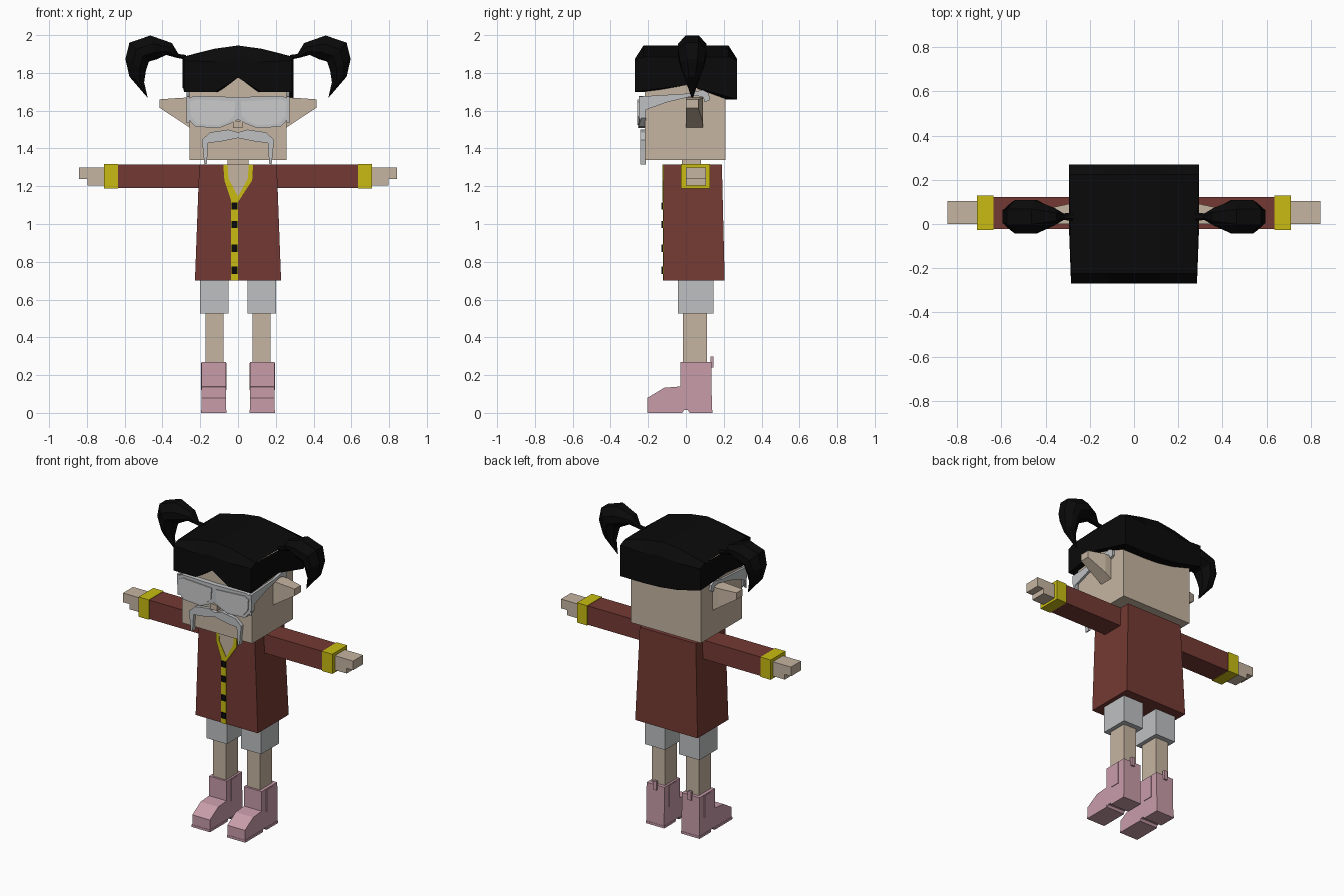
import bpy, bmesh
from mathutils import Vector

cube = bpy.data.objects.get("Cube")
if cube:
    bpy.data.objects.remove(cube, do_unlink=True)


def material(name, r, g, b):
    m = bpy.data.materials.new(name)
    m.use_nodes = True
    m.diffuse_color = (r, g, b, 1)
    m.node_tree.nodes["Principled BSDF"].inputs["Base Color"].default_value = (r, g, b, 1)
    return m


BLACK = material("black", .003, .003, .003)
SKIN = material("skin", .56, .46, .355)
RED = material("brick_red", .175, .042, .033)
YELLOW = material("yellow", .58, .5, .006)
GREY = material("light_grey", .52, .53, .54)
LENS = material("pale_lens", .6, .6, .6)
PINK = material("pink", .58, .335, .4)


def finish(name, bm, mat):
    bmesh.ops.recalc_face_normals(bm, faces=bm.faces)
    mesh = bpy.data.meshes.new(name)
    bm.to_mesh(mesh)
    bm.free()
    mesh.materials.append(mat)
    ob = bpy.data.objects.new(name, mesh)
    bpy.context.collection.objects.link(ob)
    return ob


def loft(name, rings, mat, caps=True):
    """Skin a row of equal point rings."""
    bm = bmesh.new()
    rows = [[bm.verts.new(p) for p in ring] for ring in rings]
    n = len(rows[0])
    for a, b in zip(rows, rows[1:]):
        for i in range(n):
            j = (i + 1) % n
            bm.faces.new((a[i], a[j], b[j], b[i]))
    if caps:
        bm.faces.new(rows[0])
        bm.faces.new(rows[-1])
    return finish(name, bm, mat)


def prism(name, pts, axis, lo, hi, mat):
    """Extrude a flat outline along x (y,z points) or y (x,z points)."""
    if axis == "x":
        rings = [[(d, a, b) for a, b in pts] for d in (lo, hi)]
    else:
        rings = [[(a, d, b) for a, b in pts] for d in (lo, hi)]
    return loft(name, rings, mat)


def rect(x0, x1, y0, y1, z):
    return [(x0, y0, z), (x1, y0, z), (x1, y1, z), (x0, y1, z)]


def box(name, x, y, z, mat):
    return loft(name, [rect(*x, *y, z[0]), rect(*x, *y, z[1])], mat)


def both(pts):
    """Complete a half outline by mirroring it across x = 0."""
    return pts + [(-x, z) for x, z in reversed(pts) if x > 0]


def span(s, a, b):
    return sorted((s * a, s * b))


# Head, neck and coat
box("head", (-.257, .257), (-.218, .21), (1.34, 1.82), SKIN)
box("neck", (-.055, .055), (-.02, .08), (1.28, 1.36), SKIN)
loft("coat", [rect(-.228, .228, -.118, .205, .7),
              rect(-.205, .205, -.118, .19, 1.315)], RED)

# Coat trim
prism("open_neck", [(-.055, 1.315), (-.05, 1.24), (0, 1.14), (.055, 1.24), (.055, 1.315)],
      "y", -.122, -.115, SKIN)
prism("collar", [(-.078, 1.315), (-.072, 1.23), (-.035, 1.12), (.002, 1.12), (.075, 1.23),
                 (.08, 1.315), (.057, 1.315), (.052, 1.24), (0, 1.145), (-.05, 1.24),
                 (-.055, 1.315)], "y", -.125, -.116, YELLOW)
box("front_band", (-.037, 0), (-.123, -.116), (.7, 1.125), YELLOW)
for z in (1.095, .997, .872, .755):
    box("button", (-.034, -.002), (-.13, -.122), (z - .019, z + .019), BLACK)

# Moustache, nose
prism("moustache", both([(0, 1.485), (.05, 1.5), (.148, 1.485), (.192, 1.445), (.185, 1.39),
                         (.178, 1.315), (.165, 1.32), (.158, 1.43), (.1, 1.435), (0, 1.455)]),
      "y", -.24, -.212, GREY)
box("nose", (-.026, .024), (-.255, -.21), (1.508, 1.545), SKIN)

# Goggles with side arms
prism("goggle_frame", both([(0, 1.672), (.235, 1.678), (.272, 1.66), (.268, 1.56), (.225, 1.515),
                            (.1, 1.508), (.045, 1.53), (0, 1.553)]), "y", -.25, -.212, GREY)

for s, side in ((1, "left"), (-1, "right")):
    prism(side + "_lens", [(s * x, z) for x, z in
          [(.015, 1.648), (.225, 1.66), (.255, 1.645), (.25, 1.57), (.215, 1.53),
           (.105, 1.523), (.05, 1.545), (.02, 1.575)]], "y", -.256, -.249, LENS)
    prism(side + "_goggle_arm",
          [(-.25, 1.675), (-.245, 1.535), (-.225, 1.6), (-.1, 1.645), (.05, 1.68), (.09, 1.672),
           (.1, 1.645), (.125, 1.655), (.122, 1.692), (.09, 1.71), (0, 1.69)],
          "x", *span(s, .256, .272), GREY)

    # Pointed ear
    loft(side + "_ear",
         [[(s * x, y, z) for y, z in ((0, lo), (w, lo), (w, hi), (0, hi))]
          for x, w, lo, hi in ((.24, .09, 1.5, 1.67), (.3, .09, 1.54, 1.668),
                               (.415, .065, 1.615, 1.66))], SKIN)

    # Pigtail: outer point, inner point and half depth for each section
    rings = []
    for ox, oz, ix, iz, w in ((.275, 1.895, .275, 1.87, .018), (.315, 1.9, .325, 1.88, .015),
                              (.35, 1.958, .38, 1.895, .04), (.464, 1.998, .43, 1.872, .076),
                              (.575, 1.96, .472, 1.86, .076), (.596, 1.873, .488, 1.81, .062),
                              (.575, 1.78, .497, 1.75, .035), (.482, 1.672, .478, 1.668, .004)):
        o, i = Vector((s * ox, .033, oz)), Vector((s * ix, .033, iz))
        ring = []
        for t, d in ((0, -.45), (.35, -1), (.7, -1), (1, -.45),
                     (1, .45), (.7, 1), (.35, 1), (0, .45)):
            p = o.lerp(i, t)
            ring.append((p.x, p.y + d * w, p.z))
        rings.append(ring)
    loft(side + "_pigtail", rings, BLACK)

    # Arm, cuff and hand
    box(side + "_sleeve", span(s, .15, .64), (-.022, .122), (1.19, 1.315), RED)
    box(side + "_cuff", span(s, .635, .71), (-.027, .128), (1.187, 1.318), YELLOW)
    box(side + "_fingers", span(s, .7, .843), (0, .105), (1.237, 1.298), SKIN)
    box(side + "_palm", span(s, .7, .797), (0, .105), (1.203, 1.24), SKIN)

    # Leg and boot
    box(side + "_shorts_leg", span(s, .051, .2), (-.043, .145), (.525, .71), GREY)
    box(side + "_leg", span(s, .077, .172), (-.015, .112), (.25, .54), SKIN)
    prism(side + "_boot", [(-.203, 0), (-.203, .08), (-.115, .133), (-.028, .14), (-.028, .27),
                           (.135, .27), (.137, 0), (.02, 0), (.01, .015), (-.01, .015), (-.02, 0)],
          "x", *span(s, .064, .193), PINK)
    for x in (.06, .193):
        box(side + "_boot_panel", span(s, x, x + .004), (.02, .085), (.12, .265), PINK)
    box(side + "_boot_sole", span(s, .062, .197), (-.205, -.02), (0, .015), PINK)
    box(side + "_boot_heel", span(s, .062, .197), (.02, .139), (0, .015), PINK)
    box(side + "_boot_pull", span(s, .115, .14), (.13, .146), (.24, .298), PINK)

# Hair cap: fringe in front, arched top, longer at the back
xs = (-.285, -.12, 0, .12, .285)
arch = (1.885, 1.928, 1.945, 1.928, 1.885)
fringe = (1.7, 1.7, 1.775, 1.7, 1.7)
nape = (1.72, 1.68, 1.665, 1.66, 1.66)


def outline(front, back, mid, y, grow=1.0):
    ring = [(x * grow, -y, z) for x, z in zip(xs, front)]
    ring.append((.295 * grow, 0, mid))
    ring += [(x * grow * 1.03, y, z) for x, z in reversed(list(zip(xs, back)))]
    ring.append((-.295 * grow, 0, mid))
    return ring


shoulder = [z - .07 + .05 * (abs(x) > .2) for x, z in zip(xs, arch)]
loft("hair_cap", [outline(fringe, nape, 1.735, .2, .84), outline(fringe, nape, 1.735, .27),
                  outline(shoulder, shoulder, 1.875, .27), outline(arch, arch, 1.885, .225)],
     BLACK, caps=False)
bm = bmesh.new()
rows = [[bm.verts.new((x * (1.03 if y > 0 else 1), y, z)) for x, z in zip(xs, arch)]
        for y in (-.225, .225)]
for i in range(len(xs) - 1):
    bm.faces.new((rows[0][i], rows[0][i + 1], rows[1][i + 1], rows[1][i]))
top = finish("hair_top", bm, BLACK)
if top.data.polygons[0].normal.z < 0:
    top.data.flip_normals()
